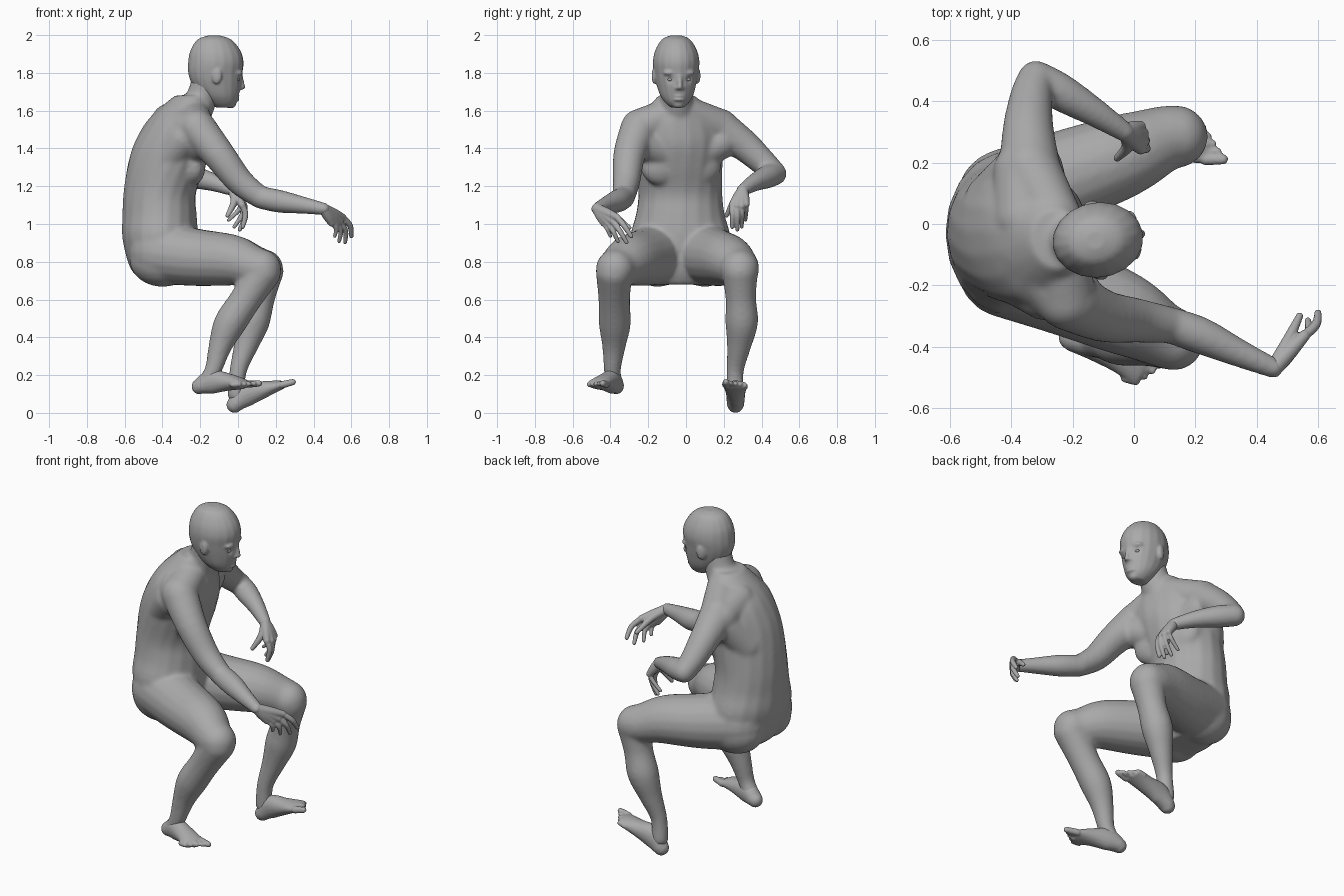
import bpy, bmesh, math
from mathutils import Vector, Matrix

if "Cube" in bpy.data.objects:
    bpy.data.objects.remove(bpy.data.objects["Cube"], do_unlink=True)

grey = bpy.data.materials.new("plain_grey")
grey.use_nodes = True
grey.diffuse_color = (.4, .4, .4, 1)
grey.node_tree.nodes["Principled BSDF"].inputs["Base Color"].default_value = (.4, .4, .4, 1)

SIDES = 18
Y, Z = Vector((0, 1, 0)), Vector((0, 0, 1))


def spline(points, steps=4):
    """Catmull-Rom interpolation of points with any number of components."""
    pts = [Vector(p) for p in points]
    out = []
    for i in range(len(pts) - 1):
        a, b, c, d = pts[max(i - 1, 0)], pts[i], pts[i + 1], pts[min(i + 2, len(pts) - 1)]
        for s in range(steps):
            t = s / steps
            out.append(b + (c - a) * (t / 2) + (a * 2 - b * 5 + c * 4 - d) * (t * t / 2)
                       + (b * 3 - a - c * 3 + d) * (t ** 3 / 2))
    return out + [pts[-1]]


def skin(bm, rings):
    """Closed loft through rings given as centre and two half axes."""
    loops = []
    for centre, u, v in rings:
        angles = [math.tau * k / SIDES for k in range(SIDES)]
        loops.append([bm.verts.new(centre + u * math.cos(a) + v * math.sin(a)) for a in angles])
    for low, high in zip(loops, loops[1:]):
        for k in range(SIDES):
            n = (k + 1) % SIDES
            bm.faces.new((low[k], low[n], high[n], high[k]))
    bm.faces.new(loops[0][::-1])
    bm.faces.new(loops[-1])


def ball(bm, centre, size, yaw=0):
    m = Matrix.Translation(centre) @ Matrix.Rotation(yaw, 4, 'Z') @ Matrix.Diagonal((*size, 1))
    bmesh.ops.create_uvsphere(bm, u_segments=20, v_segments=12, radius=1, matrix=m)


def stack(bm, levels):
    """Level sections: x, y, z, half depth, half width, yaw."""
    rings = []
    for x, y, z, depth, width, yaw in spline(levels):
        c, s = math.cos(yaw), math.sin(yaw)
        rings.append((Vector((x, y, z)), Vector((c, s, 0)) * depth, Vector((-s, c, 0)) * width))
    skin(bm, rings)


def tube(bm, points, ref=Z):
    """Limb with rounded ends: x, y, z, radius and, if flattened, height."""
    pts = spline([p if len(p) == 5 else (*p, p[3]) for p in points])
    rings = []
    for i, p in enumerate(pts):
        along = (pts[min(i + 1, len(pts) - 1)] - pts[max(i - 1, 0)])
        along = Vector(along[:3]).normalized()
        side = along.cross(ref).normalized()
        rings.append((Vector(p[:3]), side * p[3], side.cross(along) * p[4]))
    skin(bm, rings)
    for p in (pts[0], pts[-1]):
        ball(bm, p[:3], [min(p[3], p[4])] * 3)


def finish(bm, name, voxel, smooth, carve=None):
    """Fuse the pieces of a part into one smooth surface."""
    mesh = bpy.data.meshes.new(name)
    bmesh.ops.recalc_face_normals(bm, faces=bm.faces)
    bm.to_mesh(mesh)
    bm.free()
    obj = bpy.data.objects.new(name, mesh)
    bpy.context.collection.objects.link(obj)
    bpy.ops.object.select_all(action='DESELECT')
    bpy.context.view_layer.objects.active = obj
    obj.select_set(True)
    fuse = obj.modifiers.new("fuse", 'REMESH')
    fuse.mode, fuse.voxel_size = 'VOXEL', voxel
    relax = obj.modifiers.new("relax", 'SMOOTH')
    relax.factor, relax.iterations = .5, smooth
    for m in ("fuse", "relax"):
        bpy.ops.object.modifier_apply(modifier=m)
    if carve:
        for v in obj.data.vertices:
            v.co += carve(v.co)
    obj.data.materials.clear()
    obj.data.materials.append(grey)
    bpy.ops.object.shade_smooth()


# Torso, twisted towards its left at the shoulders
body = bmesh.new()
stack(body, [(-.37, -.03, .68, .1, .16, 0), (-.4, -.03, .755, .165, .23, 0),
             (-.412, -.03, .92, .2, .268, 0), (-.415, -.03, 1.05, .197, .237, .05),
             (-.415, -.03, 1.16, .193, .224, .1), (-.38, -.035, 1.3, .207, .23, .2),
             (-.345, -.04, 1.42, .205, .24, .3), (-.315, -.045, 1.53, .172, .235, .32),
             (-.29, -.045, 1.6, .137, .17, .3), (-.25, -.05, 1.68, .085, .1, .2)])
for x, y in ((-.245, -.125), (-.285, .07)):
    ball(body, (x, y, 1.31), (.07, .12, .11), .25)
for y in (-.15, .1):
    ball(body, (-.4, y, .81), (.175, .145, .143))

# Neck
tube(body, [(-.27, -.05, 1.55, .12), (-.2, -.05, 1.65, .086), (-.165, -.055, 1.75, .083)], Y)

# Shoulder girdle: collar, chest and back muscles running into each arm
for root, tip in (((-.24, -.07, 1.59, .085), (-.22, -.245, 1.51, .1)),
                  ((-.27, -.08, 1.37, .1), (-.19, -.24, 1.43, .09)),
                  ((-.35, -.08, 1.53, .1), (-.25, -.22, 1.5, .1)),
                  ((-.42, -.14, 1.3, .1), (-.29, -.22, 1.45, .095)),
                  ((-.25, .01, 1.59, .085), (-.34, .18, 1.51, .1)),
                  ((-.3, .05, 1.37, .1), (-.32, .18, 1.43, .09)),
                  ((-.36, .02, 1.54, .1), (-.36, .17, 1.5, .1)),
                  ((-.45, .07, 1.32, .105), (-.39, .16, 1.45, .085))):
    tube(body, [root, tip])

# Legs
tube(body, [(-.41, .08, .85, .168), (-.22, .155, .823, .153), (-.03, .225, .808, .136),
            (.09, .275, .775, .11), (.137, .285, .762, .103)])
tube(body, [(.144, .285, .75, .098), (.115, .29, .61, .081), (.08, .295, .48, .087),
            (.04, .28, .35, .064), (0, .26, .22, .046), (-.01, .262, .1, .047)], Y)
tube(body, [(-.41, -.14, .85, .168), (-.22, -.215, .823, .152), (-.03, -.295, .808, .136),
            (.08, -.355, .775, .11), (.127, -.375, .762, .103)])
tube(body, [(.13, -.38, .745, .098), (.04, -.38, .6, .084), (-.045, -.377, .47, .085),
            (-.095, -.382, .35, .062), (-.13, -.39, .23, .046), (-.165, -.383, .165, .047)], Y)

# Arms
tube(body, [(-.34, .19, 1.5, .1), (-.345, .31, 1.415, .084), (-.335, .415, 1.32, .07),
            (-.32, .472, 1.268, .061)])
tube(body, [(-.32, .474, 1.266, .06), (-.24, .43, 1.25, .062), (-.13, .365, 1.22, .048),
            (-.03, .3, 1.18, .034)])
tube(body, [(-.21, -.25, 1.5, .1), (-.1, -.3, 1.365, .086), (.01, -.315, 1.225, .073),
            (.12, -.33, 1.14, .06)])
tube(body, [(.12, -.33, 1.14, .06), (.22, -.365, 1.12, .061), (.34, -.42, 1.1, .047),
            (.455, -.47, 1.08, .034)])
finish(body, "body", .01, 14)

# Head with nose, lips and ears
TURN = .14
origin = Vector((-.117, -.052, 0))
face, left = Vector((math.cos(TURN), math.sin(TURN), 0)), Vector((-math.sin(TURN), math.cos(TURN), 0))


def on_face(forward, side, z):
    return origin + face * forward + left * side + Z * z


head = bmesh.new()
profile = [(-.01, 1.998, .03, .03), (-.008, 1.977, .09, .075), (-.003, 1.92, .133, .11),
           (0, 1.86, .148, .123), (-.003, 1.8, .145, .117), (.004, 1.74, .132, .105),
           (.02, 1.68, .102, .087), (.036, 1.64, .073, .061), (.043, 1.616, .04, .034)]
stack(head, [(*on_face(f, 0, z), d, w, TURN) for f, z, d, w in profile])
tube(head, [(*on_face(.128, 0, 1.795), .014), (*on_face(.138, 0, 1.75), .013),
            (*on_face(.143, 0, 1.724), .014)], Y)
for side in (-1, 1):
    ball(head, on_face(.13, .013 * side, 1.72), (.013, .012, .01))
    ball(head, on_face(.1, .04 * side, 1.8), (.036, .045, .02), TURN - .3 * side)
    ball(head, on_face(-.012, .115 * side, 1.785), (.028, .014, .045), TURN + .3 * side)
for z in (1.678, 1.659):
    ball(head, on_face(.108, 0, z), (.019, .032, .01), TURN)
ball(head, on_face(.08, 0, 1.634), (.028, .032, .022), TURN)


def sockets(co):
    push = Vector()
    for side in (-1, 1):
        eye = on_face(.12, .045 * side, 1.765)
        push -= face * .009 * math.exp(-((co - eye).length / .02) ** 2)
    return push


finish(head, "head", .006, 8, sockets)
eyes = bmesh.new()
for side in (-1, 1):
    ball(eyes, on_face(.106, .043 * side, 1.765), (.015, .02, .01), TURN - .35 * side)
finish(eyes, "eyes", .003, 1)


def hand(name, wrist, knuckles, tips, thumb, bulge):
    bm = bmesh.new()
    wrist = Vector(wrist)
    ref = bulge.orthogonal()
    for i, (k, t) in enumerate(zip(map(Vector, knuckles), map(Vector, tips))):
        r = .0155 - .001 * i
        tube(bm, [(*wrist, .029), (*wrist.lerp(k, .55), .026), (*k, .019)], ref)
        tube(bm, [(*k, r + .001), (*(k.lerp(t, .5) + bulge), r), (*t, r * .75)], ref)
    tube(bm, [(*wrist, .025), (*thumb[0], .02), (*thumb[1], .012)], ref)
    finish(bm, name, .005, 2)


# Hands with bent, spread fingers
hand("right_hand", (.455, -.47, 1.08),
     [(.555, -.365, 1.035), (.54, -.385, 1.01), (.52, -.41, 1), (.495, -.435, 1.005)],
     [(.6, -.29, .935), (.567, -.315, .903), (.535, -.36, .908), (.512, -.4, .935)],
     [(.5, -.385, 1.045), (.54, -.3, .98)], Vector((.016, 0, .006)))
hand("left_hand", (-.03, .3, 1.18),
     [(.022, .245, 1.1), (.032, .27, 1.095), (.03, .295, 1.095), (.02, .318, 1.105)],
     [(.025, .245, .985), (.01, .272, .97), (-.02, .295, .985), (-.05, .315, 1.02)],
     [(-.02, .255, 1.12), (-.055, .215, 1.045)], Vector((.016, .002, .008)))


def foot(name, sole, ball_width, toe_dir, inner):
    bm = bmesh.new()
    tube(bm, sole)
    end, ahead = Vector(sole[-1][:3]), Vector(toe_dir)
    across = ahead.cross(Z).normalized() * inner
    for i in range(5):
        base = end + across * ball_width * (1 - i / 2) - ahead * .2 * i
        tip = base + ahead * (1 - .1 * i)
        r = .02 if i == 0 else .015
        tube(bm, [(*base, r), (*tip, r * .85)])
    finish(bm, name, .006, 3)


# Feet, the left one resting on its heel
foot("right_foot", [(-.205, -.37, .14, .044, .041), (-.14, -.39, .165, .05, .064),
                    (-.05, -.428, .163, .055, .046), (.015, -.46, .155, .064, .031),
                    (.035, -.47, .152, .064, .022)], .051, (.06, -.02, .004), -1)
foot("left_foot", [(-.018, .262, .043, .046, .043), (.04, .263, .097, .05, .066),
                   (.13, .262, .122, .055, .047), (.2, .262, .141, .064, .031),
                   (.235, .262, .149, .063, .022)], .051, (.055, 0, .014), 1)
